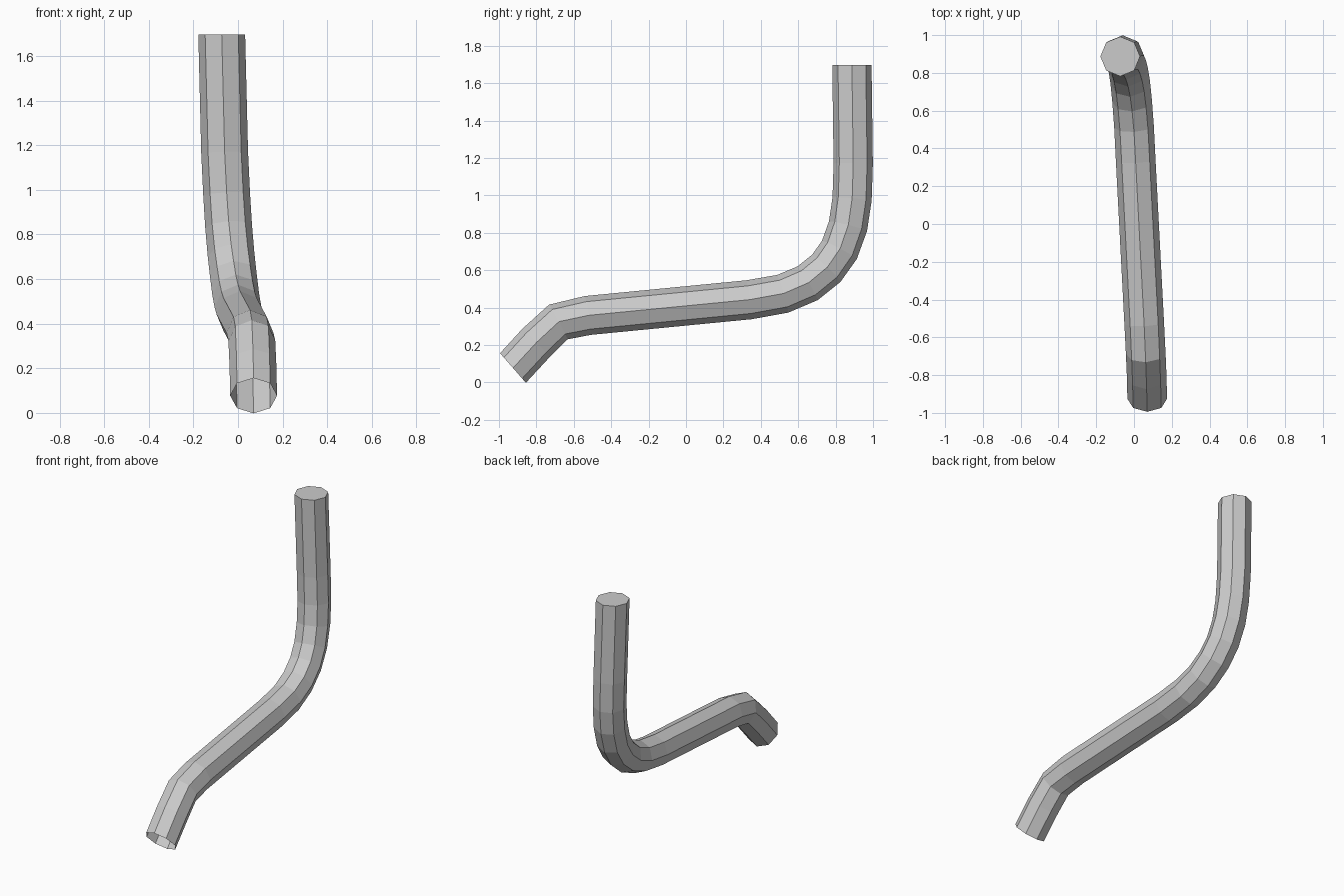
import bpy, bmesh
from math import sin, cos, tau
from mathutils import Vector

if "Cube" in bpy.data.objects:
    bpy.data.objects.remove(bpy.data.objects["Cube"])

RADIUS, SIDES = 0.105, 8

# Centre line of the pipe, from the open lower end to the capped top
path = [Vector(p) for p in (
    (0.07, -0.925, 0.077), (0.067, -0.80, 0.213), (0.062, -0.683, 0.323),
    (0.054, -0.525, 0.358), (0.009, 0.337, 0.442), (0.0, 0.517, 0.474),
    (-0.01, 0.65, 0.53), (-0.02, 0.75, 0.61), (-0.031, 0.82, 0.708),
    (-0.042, 0.866, 0.835), (-0.051, 0.888, 0.98), (-0.06, 0.894, 1.17),
    (-0.073, 0.887, 1.697))]


def tangent(i):
    if i == 0:
        return Vector((0, 0.135, 0.118)).normalized()
    if i == len(path) - 1:
        return Vector((0, 0, 1))
    return ((path[i] - path[i - 1]).normalized()
            + (path[i + 1] - path[i]).normalized()).normalized()


# Sweep an octagon along the path
bm = bmesh.new()
rings = []
for i, p in enumerate(path):
    t = tangent(i)
    side = Vector((1, 0, 0))
    side = (side - t * side.dot(t)).normalized()
    up = t.cross(side)
    rings.append([bm.verts.new(p + RADIUS * (cos(tau * k / SIDES) * side
                                             + sin(tau * k / SIDES) * up))
                  for k in range(SIDES)])
for a, b in zip(rings, rings[1:]):
    for k in range(SIDES):
        n = (k + 1) % SIDES
        bm.faces.new((a[k], a[n], b[n], b[k]))

# Cap on the upper end; the lower end stays open
bm.faces.new(rings[-1])

mesh = bpy.data.meshes.new("bent_pipe")
bm.to_mesh(mesh)
bm.free()
bpy.context.collection.objects.link(bpy.data.objects.new("bent_pipe", mesh))
